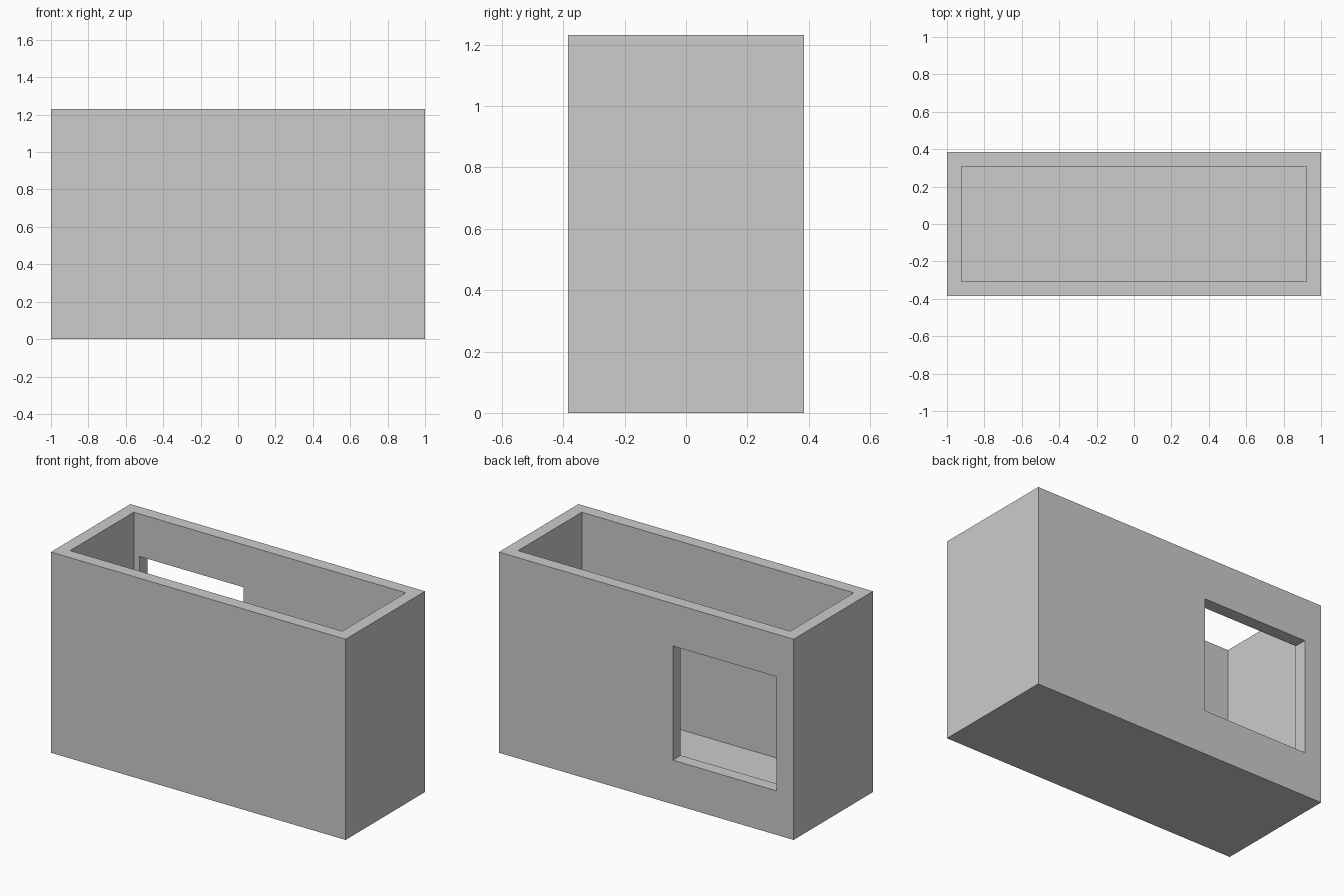
import bpy

cube = bpy.data.objects.get("Cube")
if cube:
    bpy.data.objects.remove(cube, do_unlink=True)

# Overall size and wall thickness
X, Y, H, WALL = 1.0, 0.385, 1.231, 0.077

grey = bpy.data.materials.new("light_grey")
grey.use_nodes = True
grey.diffuse_color = (0.604, 0.604, 0.604, 1)
grey.node_tree.nodes["Principled BSDF"].inputs["Base Color"].default_value = grey.diffuse_color


def box(name, low, high):
    """Axis-aligned box between two corners."""
    centre = [(a + b) / 2 for a, b in zip(low, high)]
    bpy.ops.mesh.primitive_cube_add(size=1, location=centre)
    obj = bpy.context.object
    obj.name = name
    obj.scale = [b - a for a, b in zip(low, high)]
    bpy.ops.object.transform_apply(location=True, rotation=False, scale=True)
    obj.data.materials.append(grey)
    return obj


def cut(target, cutter):
    """Subtract the cutter, then remove it."""
    mod = target.modifiers.new("cut", 'BOOLEAN')
    mod.operation = 'DIFFERENCE'
    mod.solver = 'EXACT'
    mod.object = cutter
    bpy.context.view_layer.objects.active = target
    bpy.ops.object.modifier_apply(modifier=mod.name)
    bpy.data.objects.remove(cutter, do_unlink=True)


# Solid block
shell = box("open_box", (-X, -Y, 0), (X, Y, H))

# Hollow interior, open at the top, leaving a floor
cut(shell, box("cavity_cutter", (-X + WALL, -Y + WALL, WALL), (X - WALL, Y - WALL, H + 0.2)))

# Square window through the back wall
cut(shell, box("window_cutter", (-0.885, Y - WALL - 0.1, 0.27), (-0.18, Y + 0.1, 0.97)))
